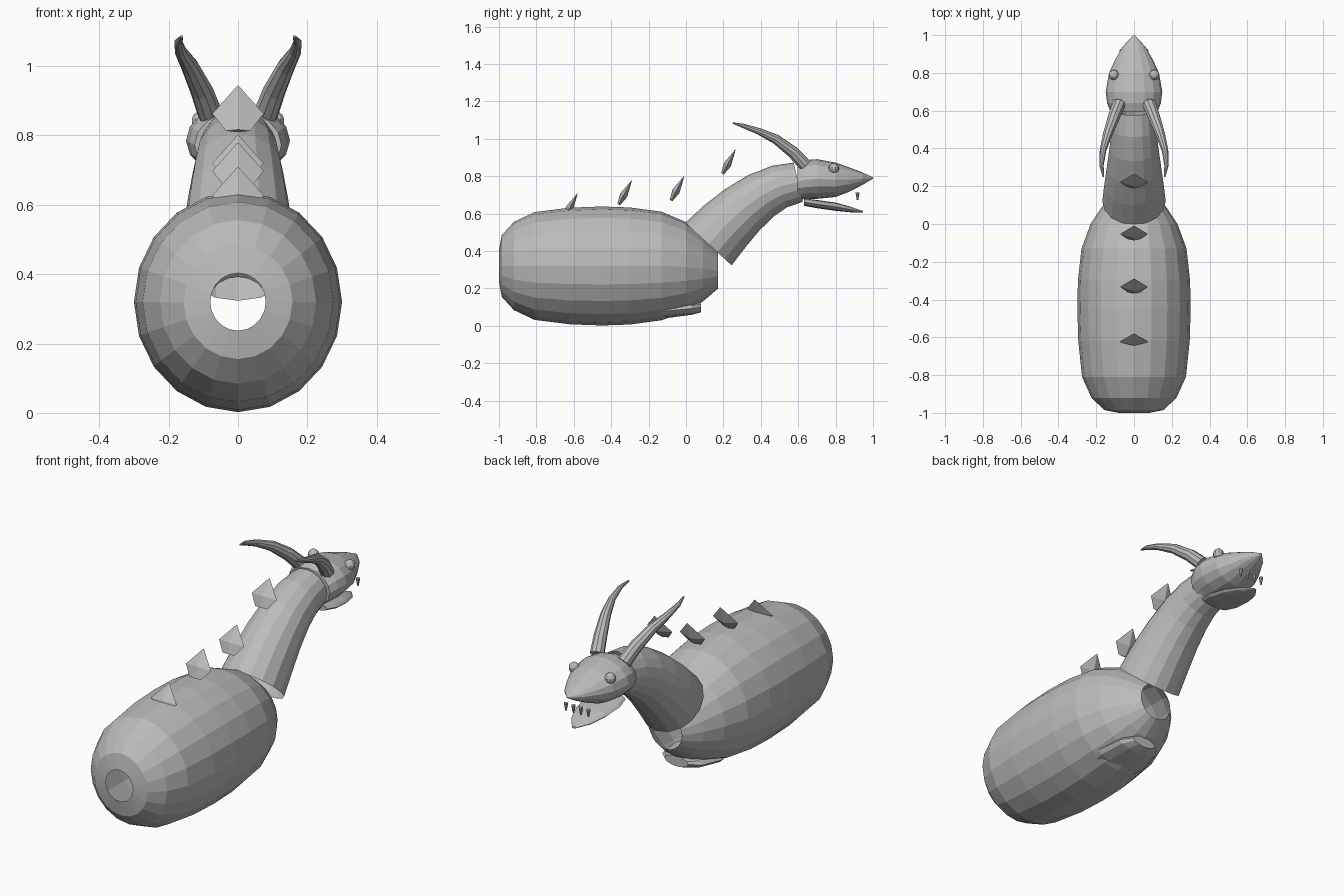
import bpy, bmesh, math
from mathutils import Vector

cube = bpy.data.objects.get("Cube")
if cube:
    bpy.data.objects.remove(cube)

grey = bpy.data.materials.new("stone grey")
grey.use_nodes = True
COLOUR = (0.5, 0.5, 0.5, 1)
grey.diffuse_color = COLOUR
grey.node_tree.nodes["Principled BSDF"].inputs["Base Color"].default_value = COLOUR


def finish(name, bm):
    bmesh.ops.recalc_face_normals(bm, faces=bm.faces)
    mesh = bpy.data.meshes.new(name)
    bm.to_mesh(mesh)
    bm.free()
    mesh.materials.append(grey)
    obj = bpy.data.objects.new(name, mesh)
    bpy.context.collection.objects.link(obj)
    return obj


def loft(name, rings, sides, caps=False):
    """Skin elliptical rings: (centre, width radius, height radius, direction)."""
    bm = bmesh.new()
    loops = []
    for centre, rx, rz, along in rings:
        along = Vector(along).normalized()
        side = along.cross(Vector((0, 0, 1))).normalized()
        up = side.cross(along)
        loops.append([bm.verts.new(Vector(centre) + side * rx * math.sin(a) + up * rz * math.cos(a))
                      for a in (math.tau * i / sides for i in range(sides))])
    for a, b in zip(loops, loops[1:]):
        for i in range(sides):
            j = (i + 1) % sides
            bm.faces.new((a[i], a[j], b[j], b[i]))
    if caps:
        bm.faces.new(loops[0])
        bm.faces.new(loops[-1])
    return finish(name, bm)


def path_rings(points, radii):
    """Rings turned to follow a bent path."""
    pts = [Vector(p) for p in points]
    last = len(pts) - 1
    return [(p, r, r, pts[min(i + 1, last)] - pts[max(i - 1, 0)])
            for i, (p, r) in enumerate(zip(pts, radii))]


# Barrel body, open at both ends: y, centre z, half width, half height
body = [(-1, .32, .08, .083), (-.985, .32, .157, .165), (-.92, .32, .225, .236),
        (-.81, .32, .275, .288), (-.62, .32, .295, .312), (-.45, .32, .3, .318),
        (-.3, .32, .297, .313), (-.13, .32, .278, .29), (.0, .315, .23, .24),
        (.09, .305, .17, .175), (.17, .295, .095, .097)]
loft("body", [((0, y, z), rx, rz, (0, 1, 0)) for y, z, rx, rz in body], 20)

# Belly flap jutting forward under the chest
loft("belly_flap", [((0, -.25, .07), .12, .03, (0, 1, 0)), ((0, -.1, .08), .15, .038, (0, 1, 0)),
                    ((0, .03, .092), .12, .033, (0, 1, 0)), ((0, .08, .1), .07, .028, (0, 1, 0))],
     12, caps=True)

# Arched neck
loft("neck", path_rings([(0, .12, .437), (0, .21, .535), (0, .3, .62), (0, .4, .695),
                         (0, .5, .745), (0, .6, .768)],
                        [.168, .157, .144, .13, .118, .108]), 16)

# Wedge head tapering to a snout: y, centre z, half width, half height
head = [(.595, .772, .125, .098), (.64, .782, .142, .104), (.7, .785, .15, .106),
        (.8, .781, .132, .092), (.87, .782, .1, .066), (.94, .787, .06, .035), (1, .79, .003, .003)]
loft("head", [((0, y, z), rx, rz, (0, 1, 0)) for y, z, rx, rz in head], 16, caps=True)

# Thin lower jaw
jaw = [(.63, .662, .085, .02), (.7, .651, .1, .022), (.8, .637, .088, .022),
       (.88, .622, .06, .015), (.945, .61, .012, .005)]
loft("lower_jaw", [((0, y, z), rx, rz, (0, 1, 0)) for y, z, rx, rz in jaw], 12, caps=True)

# Swept horns and eyes on both sides
for s, label in ((1, "left"), (-1, "right")):
    horn = [(.08, .635, .862), (.105, .57, .93), (.138, .48, .998), (.164, .39, 1.04),
            (.172, .31, 1.068), (.162, .25, 1.085)]
    loft(label + "_horn", path_rings([(s * x, y, z) for x, y, z in horn],
                                     [.036, .033, .026, .018, .012, .004]), 10, caps=True)
    bm = bmesh.new()
    bmesh.ops.create_uvsphere(bm, u_segments=10, v_segments=7, radius=.028)
    eye = finish(label + "_eye", bm)
    eye.location = (s * .107, .79, .842)

# Kite shaped back plates leaning backwards from the tail end to the neck
for n, (y, z) in enumerate([(.265, .943), (-.01, .8), (-.29, .778), (-.58, .708)]):
    tip = Vector((0, y, z))
    lean = Vector((0, .07, .13))
    stops = [(1, .035, .008), (.62, .074, .021), (0, .002, .001)]
    loft(f"back_plate_{n + 1}", [(tip - lean * t, w, d, lean) for t, w, d in stops], 4, caps=True)

# Row of small teeth under the snout
for n in range(4):
    bm = bmesh.new()
    bmesh.ops.create_cone(bm, cap_ends=True, segments=8, radius1=.004, radius2=.011, depth=.04)
    tooth = finish(f"tooth_{n + 1}", bm)
    tooth.location = (-.066 + .044 * n, .917, .693)
